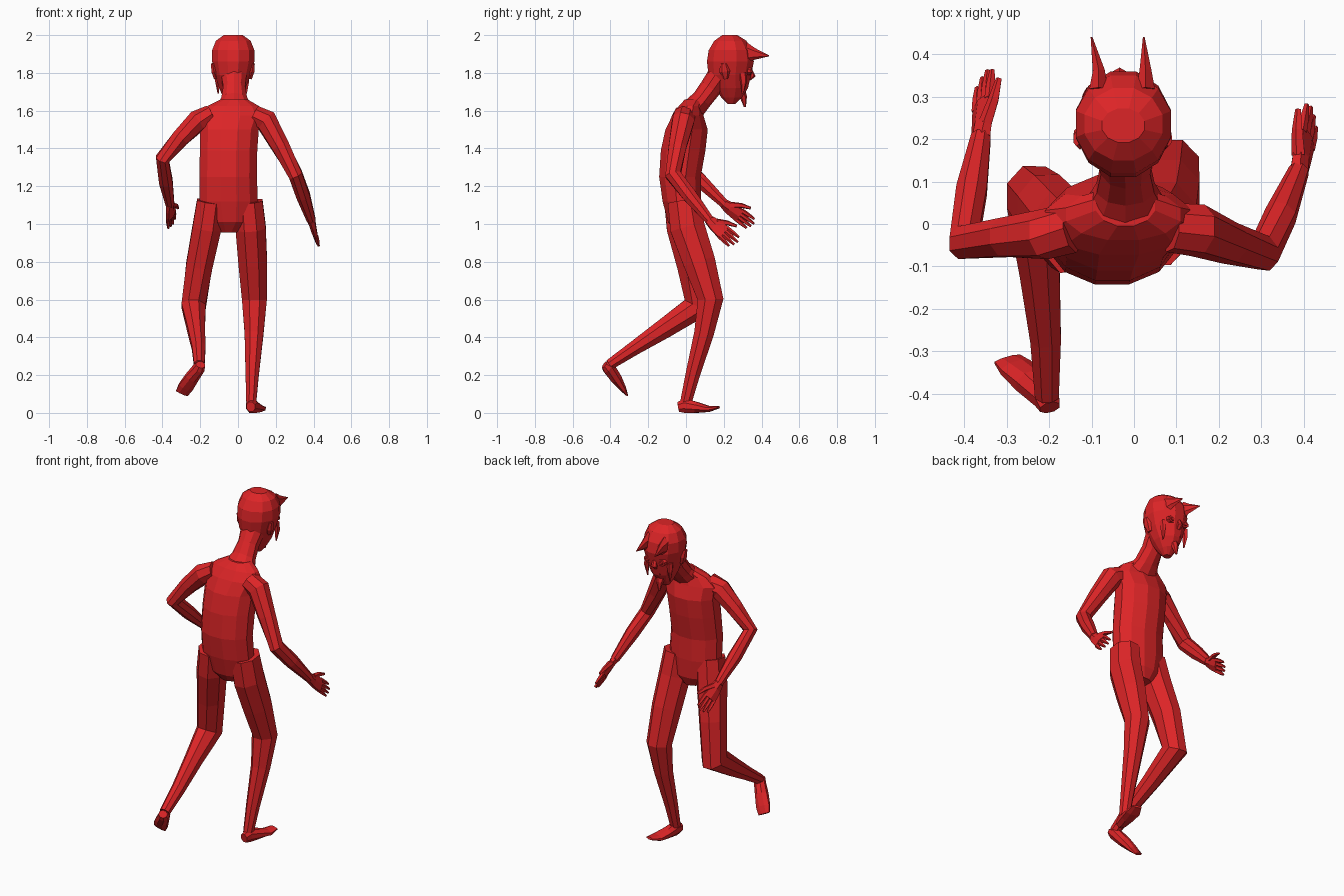
import bpy, bmesh, math
from mathutils import Vector

red = bpy.data.materials.new("red")
red.diffuse_color = (0.72, 0.018, 0.02, 1)


def loft(name, secs, n=8, ref=(1, 0, 0), level=False):
    """Skin rings along a path; each section is (x, y, z, half width, half depth)."""
    bm = bmesh.new()
    pts = [Vector(s[:3]) for s in secs]
    rings = []
    for i, s in enumerate(secs):
        t = Vector()
        if i > 0:
            t += (pts[i] - pts[i - 1]).normalized()
        if i < len(pts) - 1:
            t += (pts[i + 1] - pts[i]).normalized()
        t = Vector((0, 0, 1)) if level else t.normalized()
        r = Vector(ref)
        u = (r - t * r.dot(t)).normalized()
        v = t.cross(u)
        k = 1 / math.cos(math.pi / n)
        ring = []
        for j in range(n):
            a = (j + 0.5) * 2 * math.pi / n
            ring.append(bm.verts.new(pts[i] + u * (s[3] * k * math.cos(a)) + v * (s[4] * k * math.sin(a))))
        rings.append(ring)
    for a, b in zip(rings, rings[1:]):
        for j in range(n):
            bm.faces.new((a[j], a[(j + 1) % n], b[(j + 1) % n], b[j]))
    bm.faces.new(rings[0][::-1])
    bm.faces.new(rings[-1])
    bmesh.ops.recalc_face_normals(bm, faces=bm.faces)
    me = bpy.data.meshes.new(name)
    bm.to_mesh(me)
    bm.free()
    me.materials.append(red)
    ob = bpy.data.objects.new(name, me)
    bpy.context.collection.objects.link(ob)
    return ob


def hand(name, wrist, tip, width_dir):
    """Flat palm, four fingers and a thumb on the +width side."""
    w, t = Vector(wrist), Vector(tip)
    d = t - w
    dn = d.normalized()
    wd = Vector(width_dir)
    wd = (wd - dn * wd.dot(dn)).normalized()
    loft(name + "_palm", [(*w, .024, .020), (*(w + d * .22), .034, .016),
                          (*(w + d * .55), .040, .013)], 6, wd)
    for i in range(4):
        o = (i - 1.5) * .021
        a = w + d * .50 + wd * o
        b = w + d * (1.0 - .07 * abs(i - 1.7)) + wd * o * 1.15
        loft(f"{name}_finger_{i + 1}", [(*a, .010, .010), (*a.lerp(b, .5), .009, .009),
                                        (*b, .005, .005)], 5, wd)
    a = w + d * .18 + wd * .02
    m = w + d * .42 + wd * .055
    b = w + d * .66 + wd * .075
    loft(name + "_thumb", [(*a, .014, .014), (*m, .011, .011), (*b, .006, .006)], 5, (1, 0, 0))


# Torso
loft("torso", [(-.05, 0, .955, .055, .05), (-.045, -.01, 1.01, .125, .085),
               (-.05, -.022, 1.12, .155, .102), (-.052, -.032, 1.25, .152, .110),
               (-.05, -.015, 1.39, .152, .118), (-.045, .003, 1.50, .155, .112),
               (-.035, .010, 1.575, .175, .082), (-.025, .022, 1.625, .135, .060),
               (-.02, .045, 1.66, .07, .05)], 12, level=True)

# Neck
loft("neck", [(-.02, .03, 1.60, .10, .06), (-.02, .085, 1.66, .068, .052),
              (-.02, .13, 1.72, .058, .055), (-.022, .185, 1.80, .07, .06)], 10)

# Head, jaw to crown
loft("head", [(-.035, .240, 1.635, .022, .020), (-.033, .242, 1.67, .045, .055),
              (-.030, .240, 1.72, .070, .088), (-.027, .232, 1.79, .095, .113),
              (-.025, .235, 1.86, .112, .124), (-.025, .235, 1.92, .112, .115),
              (-.025, .235, 1.97, .092, .085), (-.025, .232, 2.0, .05, .04)], 12, level=True)

# Face: horns, ears, eyes, side locks
for side, x, tip in (("left", -.083, -.100), ("right", .027, .023)):
    s = -1 if side == "left" else 1
    loft(side + "_horn", [(x, .315, 1.905, .022, .05), (x, .36, 1.90, .014, .028),
                          (tip, .440, 1.89, .002, .002)], 6)
    ex = -.03 + s * .045
    loft(side + "_eye_rim", [(ex, .325, 1.81, .026, .020), (ex, .344, 1.808, .024, .018)], 8)
    loft(side + "_eyeball", [(ex, .325, 1.81, .015, .012), (ex, .351, 1.807, .011, .008)], 8)
    loft(side + "_ear", [(-.027 + s * .088, .21, 1.77, .012, .012),
                         (-.027 + s * .100, .205, 1.81, .014, .026),
                         (-.027 + s * .108, .20, 1.85, .008, .015)], 6)
    loft(side + "_side_lock", [(-.03 + s * .075, .30, 1.80, .014, .018),
                               (-.03 + s * .078, .305, 1.75, .010, .014),
                               (-.03 + s * .074, .30, 1.69, .003, .004)], 5)
loft("nose", [(-.033, .335, 1.83, .010, .008), (-.034, .350, 1.785, .016, .016),
              (-.034, .335, 1.765, .010, .008)], 6)
loft("mouth", [(-.034, .29, 1.735, .03, .012), (-.034, .328, 1.73, .022, .008)], 6)
loft("beard", [(-.036, .285, 1.71, .028, .025), (-.038, .305, 1.67, .018, .016),
               (-.040, .312, 1.62, .004, .005)], 6)

# Legs
loft("right_leg", [(.055, -.012, 1.12, .075, .085), (.067, .008, .98, .080, .092),
                   (.078, .070, .80, .076, .085), (.087, .130, .60, .066, .068),
                   (.085, .095, .42, .050, .052), (.075, .035, .20, .035, .038),
                   (.070, -.002, .05, .026, .030)])
loft("left_leg", [(-.145, -.030, 1.12, .072, .085), (-.165, -.012, .98, .076, .090),
                  (-.205, .035, .78, .070, .082), (-.235, .065, .565, .064, .078),
                  (-.222, -.11, .45, .047, .053), (-.208, -.27, .345, .036, .038),
                  (-.205, -.405, .255, .028, .028)])

# Feet, heel to toe
loft("right_foot", [(.068, -.040, .032, .022, .026), (.072, -.005, .038, .030, .038),
                    (.088, .055, .029, .036, .029), (.108, .120, .021, .040, .016),
                    (.122, .172, .030, .026, .007)], 8)
loft("left_foot", [(-.198, -.432, .255, .024, .020), (-.205, -.410, .240, .030, .034),
                   (-.245, -.372, .185, .036, .030), (-.278, -.338, .135, .040, .018),
                   (-.298, -.318, .103, .034, .007)], 8)

# Arms, shoulder to wrist
loft("right_arm", [(.085, -.008, 1.575, .05, .055), (.150, -.015, 1.545, .058, .058),
                   (.225, -.045, 1.41, .047, .047), (.305, -.068, 1.26, .037, .042),
                   (.345, .020, 1.15, .036, .038), (.388, .125, 1.02, .023, .024)])
loft("left_arm", [(-.145, -.010, 1.575, .05, .055), (-.215, -.025, 1.545, .055, .055),
                  (-.305, -.032, 1.455, .046, .045), (-.400, -.042, 1.345, .036, .042),
                  (-.382, .080, 1.225, .036, .037), (-.360, .205, 1.105, .023, .024)])

# Hands
hand("right_hand", (.388, .122, 1.022), (.420, .270, .893), (-.3, .6, .7))
hand("left_hand", (-.360, .200, 1.108), (-.350, .358, .990), (.45, .45, .7))
